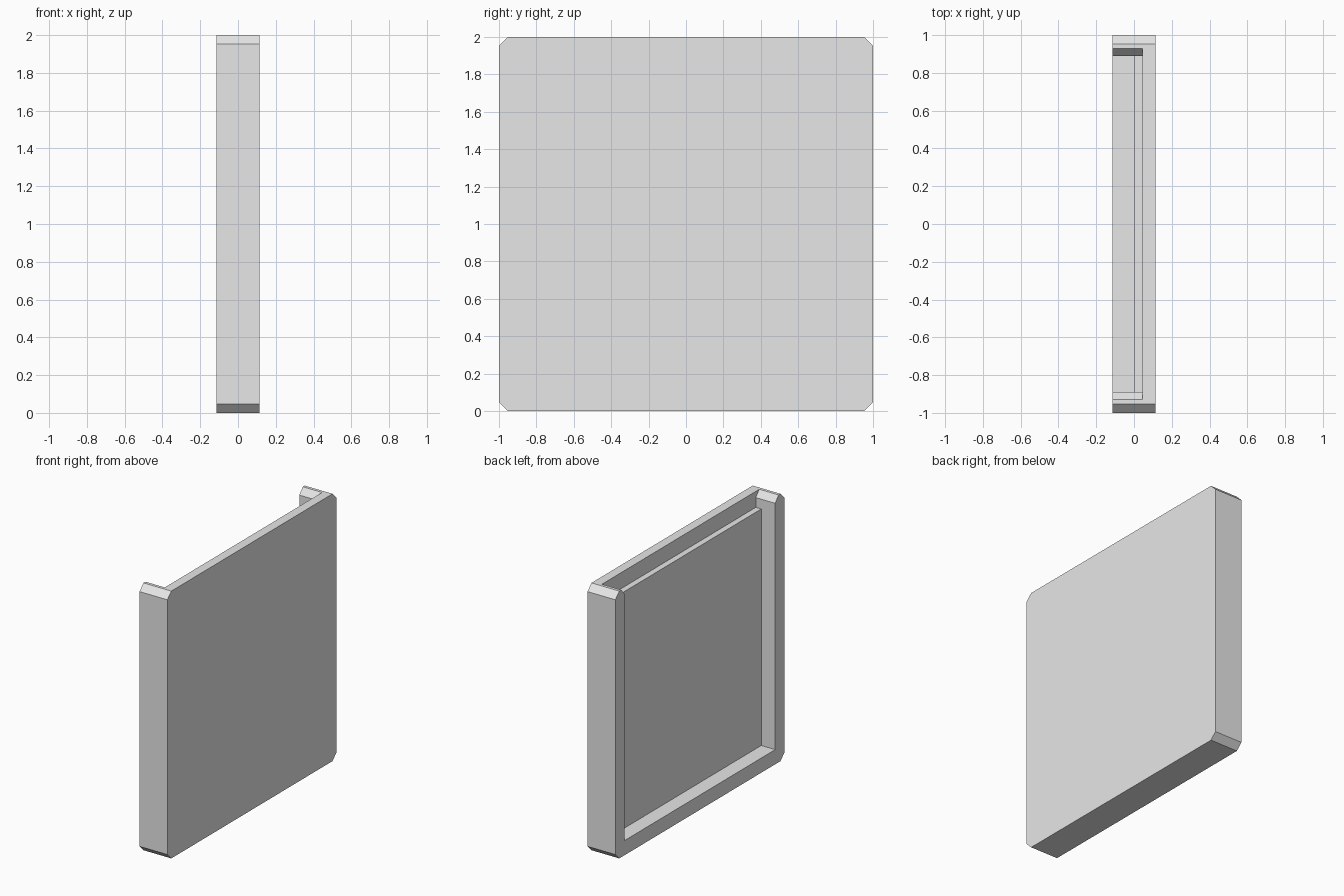
import bpy
import bmesh

cube = bpy.data.objects.get("Cube")
if cube:
    bpy.data.objects.remove(cube, do_unlink=True)

grey = bpy.data.materials.new("plain grey")
grey.use_nodes = True
grey.diffuse_color = (0.8, 0.8, 0.8, 1)
grey.node_tree.nodes["Principled BSDF"].inputs["Base Color"].default_value = (0.8, 0.8, 0.8, 1)


def slab(name, half, x0, x1):
    """Extrude a profile mirrored in y, given as (y, z) from bottom to top, along x."""
    profile = half + [(-y, z) for y, z in reversed(half)]
    bm = bmesh.new()
    face = bm.faces.new([bm.verts.new((x0, y, z)) for y, z in profile])
    out = bmesh.ops.extrude_face_region(bm, geom=[face])
    moved = [v for v in out["geom"] if isinstance(v, bmesh.types.BMVert)]
    bmesh.ops.translate(bm, verts=moved, vec=(x1 - x0, 0, 0))
    bmesh.ops.recalc_face_normals(bm, faces=bm.faces)
    mesh = bpy.data.meshes.new(name)
    bm.to_mesh(mesh)
    bm.free()
    mesh.materials.append(grey)
    obj = bpy.data.objects.new(name, mesh)
    bpy.context.collection.objects.link(obj)
    return obj


half_depth = 0.115
recess_floor = 0.045
inner = 0.89
chamfer = 0.047

# Tray body with clipped corners
tray = slab("tray_body",
            [(1 - chamfer, 0), (1, chamfer), (1, 2 - chamfer), (1 - chamfer, 2)],
            -half_depth, half_depth)

# Recess open at the top, with chamfered wall ends
cutter = slab("recess_cutter",
              [(inner, 0.11), (inner, 2 - chamfer), (0.93, 2), (0.93, 2.2)],
              -0.3, recess_floor)
cutter.hide_render = True
cut = tray.modifiers.new("recess", "BOOLEAN")
cut.operation = "DIFFERENCE"
cut.solver = "EXACT"
cut.object = cutter
bpy.context.view_layer.objects.active = tray
bpy.ops.object.modifier_apply(modifier=cut.name)
bpy.data.objects.remove(cutter, do_unlink=True)

# Raised panel on the recess floor, slightly lower than the rim
slab("inner_panel", [(inner, 0.11), (inner, 1.88)], 0, recess_floor)
